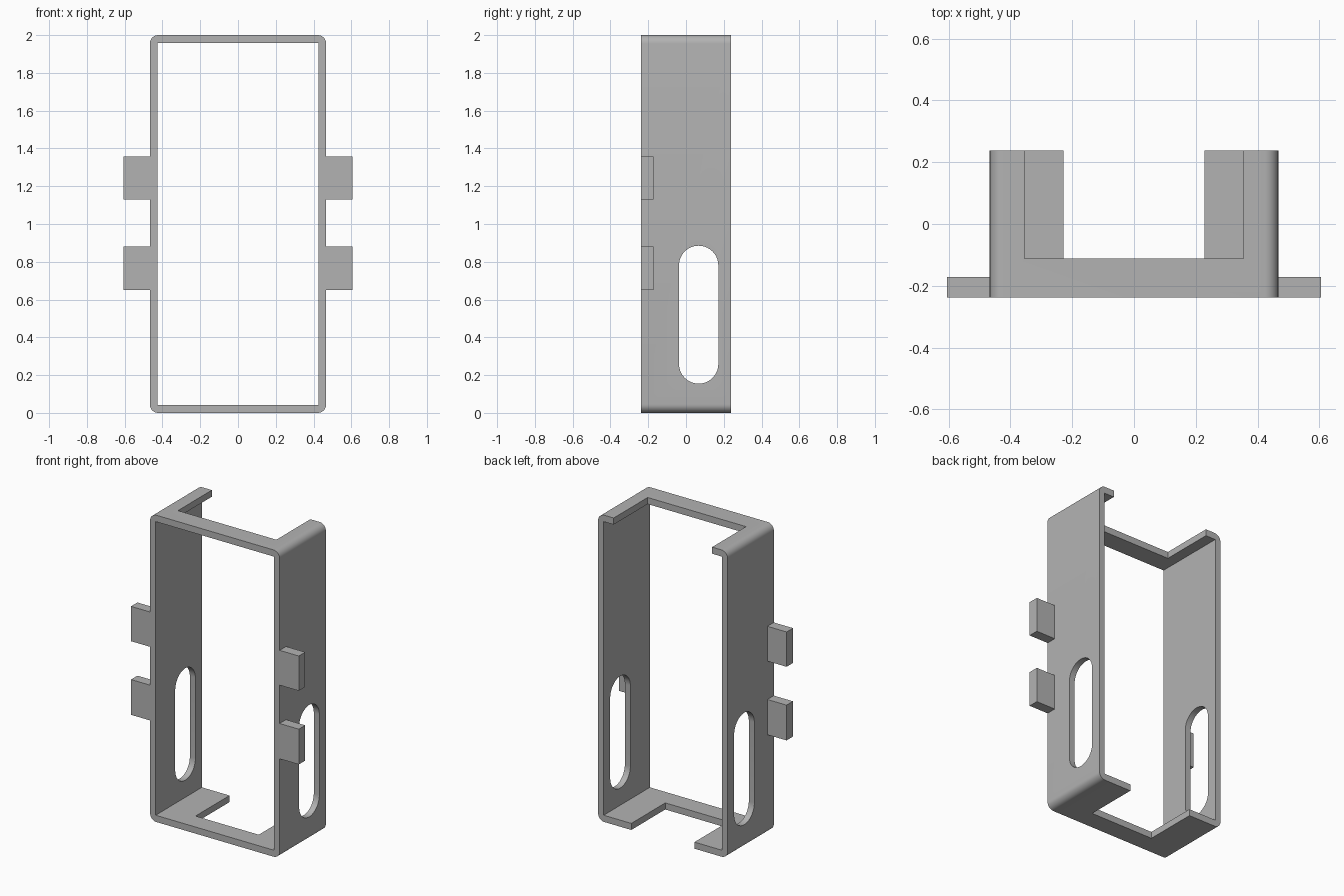
import bpy
import bmesh

if "Cube" in bpy.data.objects:
    bpy.data.objects.remove(bpy.data.objects["Cube"], do_unlink=True)

grey = bpy.data.materials.new("light grey")
grey.use_nodes = True
colour = (0.45, 0.45, 0.45, 1)
grey.diffuse_color = colour
grey.node_tree.nodes["Principled BSDF"].inputs["Base Color"].default_value = colour

WIDTH, DEPTH, HEIGHT = 0.467, 0.238, 2.0   # half width, half depth, full height
INNER, WALL = 0.427, 0.043


def box(name, x, y, z, round_axis=None, radius=0, segments=8):
    """Box from (min, max) ranges, optionally rounding the edges along one axis."""
    bm = bmesh.new()
    bmesh.ops.create_cube(bm, size=1)
    for v in bm.verts:
        for i, (low, high) in enumerate((x, y, z)):
            v.co[i] = low if v.co[i] < 0 else high
    if round_axis is not None:
        edges = [e for e in bm.edges
                 if abs(e.verts[0].co[round_axis] - e.verts[1].co[round_axis]) > 1e-4]
        bmesh.ops.bevel(bm, geom=edges, offset=radius, segments=segments,
                        profile=0.5, affect='EDGES')
    mesh = bpy.data.meshes.new(name)
    bm.to_mesh(mesh)
    bm.free()
    mesh.materials.append(grey)
    obj = bpy.data.objects.new(name, mesh)
    bpy.context.collection.objects.link(obj)
    return obj


def cut(target, cutter):
    mod = target.modifiers.new("cut", 'BOOLEAN')
    mod.operation = 'DIFFERENCE'
    mod.solver = 'EXACT'
    mod.object = cutter
    bpy.context.view_layer.objects.active = target
    bpy.ops.object.modifier_apply(modifier=mod.name)
    bpy.data.objects.remove(cutter, do_unlink=True)


# Frame with rounded outer corners, hollowed from front to back
frame = box("frame", (-WIDTH, WIDTH), (-DEPTH, DEPTH), (0, HEIGHT), 1, 0.045)
cut(frame, box("hollow", (-INNER, INNER), (-1, 1), (WALL, HEIGHT - WALL)))

# Notches open to the back: wide in the top plate, narrow in the bottom plate
cut(frame, box("top_notch", (-0.355, 0.355), (-0.112, 1), (1.8, 2.2)))
cut(frame, box("bottom_notch", (-0.228, 0.228), (-0.112, 1), (-0.2, 0.2)))

# Long rounded slot through both side walls
cut(frame, box("slot", (-1, 1), (-0.037, 0.171), (0.155, 0.885), 0, 0.1039, 14))

# Two mounting tabs on each side
for side, sign in (("left", 1), ("right", -1)):
    for level, z in (("lower", (0.65, 0.88)), ("upper", (1.13, 1.357))):
        x = sorted((sign * WIDTH, sign * 0.605))
        box(f"{side}_{level}_tab", x, (-DEPTH, -0.172), z)

# Smooth the rounded corners and slot ends, keeping edges sharp
bpy.ops.object.select_all(action='DESELECT')
frame.select_set(True)
bpy.context.view_layer.objects.active = frame
bpy.ops.object.shade_smooth_by_angle(angle=0.52)
